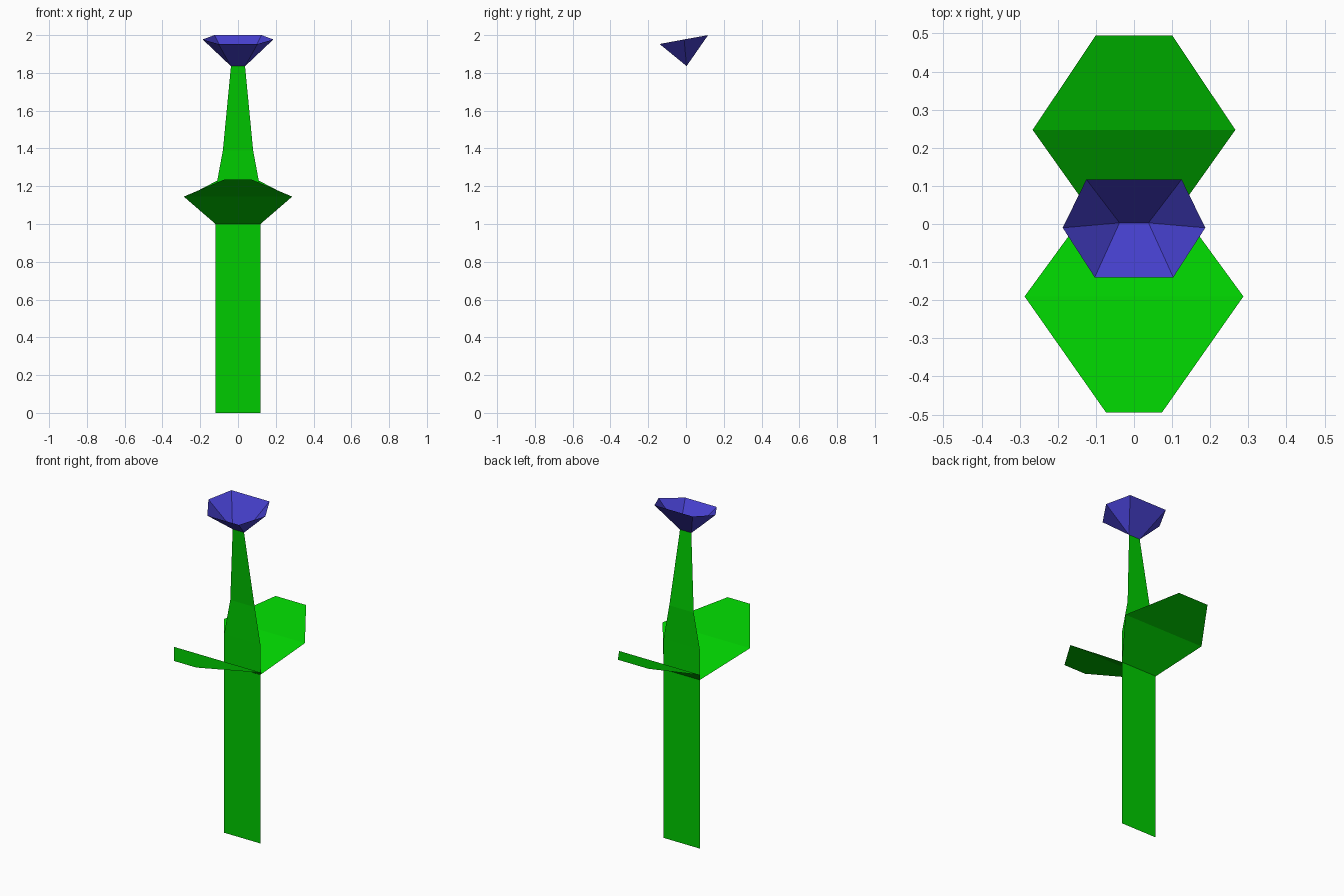
import bpy

if "Cube" in bpy.data.objects:
    bpy.data.objects.remove(bpy.data.objects["Cube"])


def material(name, rgb):
    mat = bpy.data.materials.new(name)
    mat.diffuse_color = (*rgb, 1.0)
    mat.use_nodes = True
    mat.node_tree.nodes["Principled BSDF"].inputs["Base Color"].default_value = mat.diffuse_color
    return mat


def add_object(name, verts, faces, mat):
    mesh = bpy.data.meshes.new(name)
    mesh.from_pydata(verts, [], faces)
    mesh.materials.append(mat)
    mesh.update()
    obj = bpy.data.objects.new(name, mesh)
    bpy.context.collection.objects.link(obj)
    return obj


def strip(name, rows, mat):
    """Flat ribbon symmetric in x; each row is (half width, y, z)."""
    verts = [(s * w, y, z) for w, y, z in rows for s in (-1, 1)]
    faces = [(2 * i, 2 * i + 1, 2 * i + 3, 2 * i + 2) for i in range(len(rows) - 1)]
    return add_object(name, verts, faces, mat)


green = material("leaf_green", (0.0, 0.6, 0.0))
violet = material("petal_violet", (0.06, 0.05, 0.6))

# Flat stem that tapers and leans forward toward the flower
strip("stem", [(0.119, 0.04, 0), (0.119, 0.04, 1.0), (0.119, 0.04, 1.18),
               (0.08, 0.042, 1.39), (0.037, 0.003, 1.838)], green)

# Two folded leaves growing from the stem (wound so the upper side faces up)
strip("front_leaf", [(0.073, -0.495, 1.235), (0.287, -0.19, 1.145), (0.119, 0.04, 1.0)], green)
strip("back_leaf", [(0.119, 0.04, 1.0), (0.266, 0.247, 1.148), (0.10, 0.495, 1.235)], green)

# Open six-sided flower cup rising from a short base edge
base = [(-0.038, 0.003, 1.836), (0.038, 0.003, 1.836)]
rim = [(s * w, y, z)
       for w, y, z in [(0.125, 0.117, 2.0), (0.187, -0.01, 1.977), (0.103, -0.14, 1.953)]
       for s in (-1, 1)]
add_object("flower", base + rim, [
    (0, 1, 3, 2),               # back petal
    (1, 0, 6, 7),               # front petal
    (0, 2, 4), (0, 4, 6),       # left petals
    (1, 5, 3), (1, 7, 5),       # right petals
], violet)
